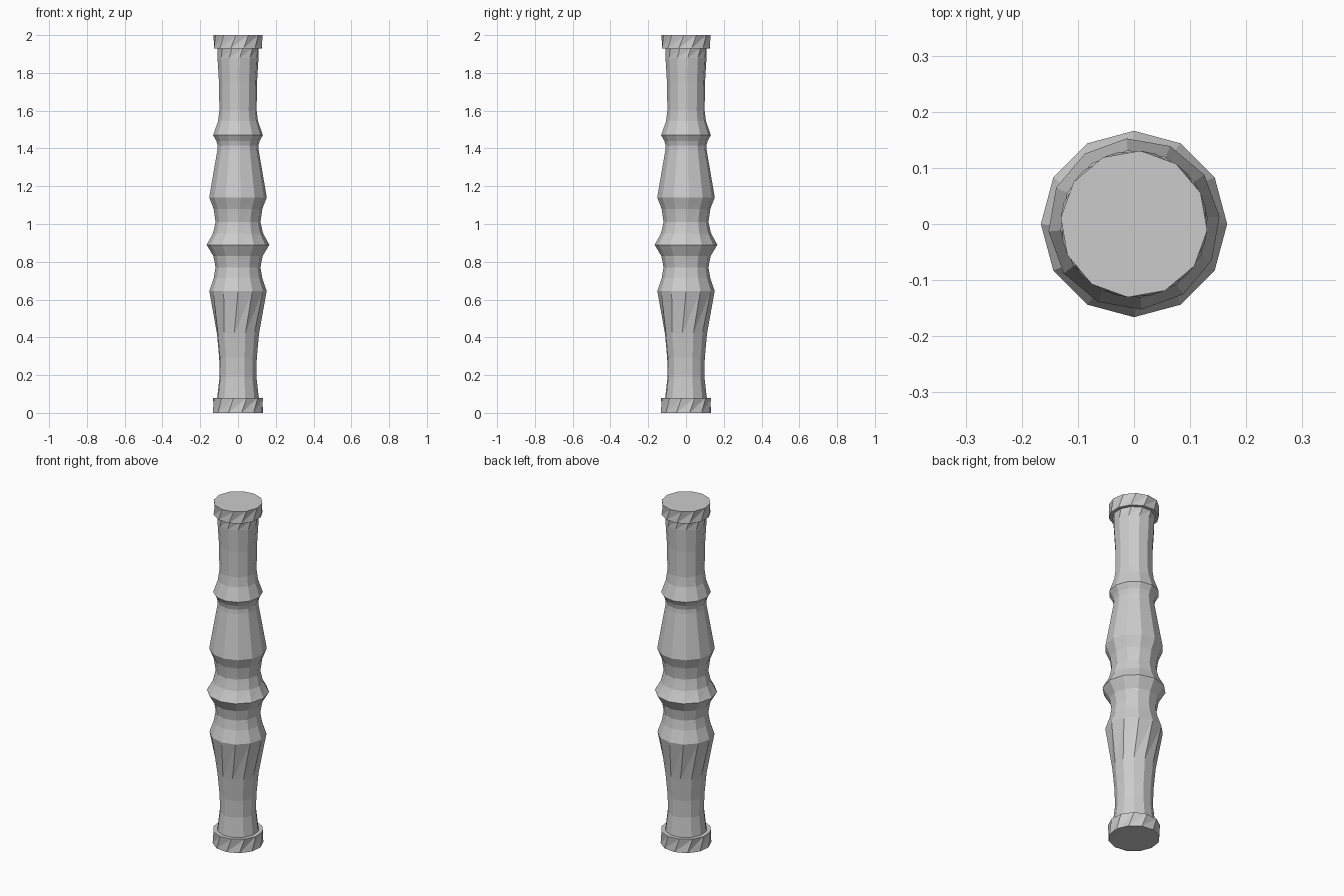
import bpy, bmesh
from math import sin, cos, radians

if "Cube" in bpy.data.objects:
    bpy.data.objects.remove(bpy.data.objects["Cube"])

SIDES = 12

def lathe(name, rings):
    """Closed faceted turning; every ring is (height, radius, twist in degrees)."""
    bm = bmesh.new()
    loops = []
    for z, r, twist in rings:
        angles = [radians(twist + i * 360 / SIDES) for i in range(SIDES)]
        loops.append([bm.verts.new((r * cos(a), r * sin(a), z)) for a in angles])
    for low, high in zip(loops, loops[1:]):
        for i in range(SIDES):
            j = (i + 1) % SIDES
            bm.faces.new((low[i], low[j], high[j]))
            bm.faces.new((low[i], high[j], high[i]))
    bm.faces.new(loops[0][::-1])
    bm.faces.new(loops[-1])
    bm.normal_update()
    mesh = bpy.data.meshes.new(name)
    bm.to_mesh(mesh)
    bm.free()
    obj = bpy.data.objects.new(name, mesh)
    bpy.context.collection.objects.link(obj)
    return obj

# Turned post: foot collar, vase, centre bead, upper vase, neck ring, head collar
lathe("turned_post", [
    (0.00, 0.135, -22), (0.08, 0.135, -10), (0.08, 0.112, -10),
    (0.19, 0.099, -10), (0.29, 0.101, -10), (0.42, 0.113, -10),
    (0.645, 0.152, 0), (0.715, 0.128, 0), (0.77, 0.119, 0),
    (0.83, 0.130, 0), (0.89, 0.166, 0), (0.95, 0.133, 2),
    (1.01, 0.119, 3), (1.08, 0.129, 4), (1.14, 0.153, 5),
    (1.39, 0.110, 5), (1.415, 0.108, 5), (1.44, 0.115, 5),
    (1.47, 0.132, 5), (1.545, 0.106, 5), (1.60, 0.099, 5),
    (1.75, 0.101, 5), (1.88, 0.109, 5), (1.93, 0.112, 13),
    (1.93, 0.131, 13), (2.00, 0.131, 25),
])
